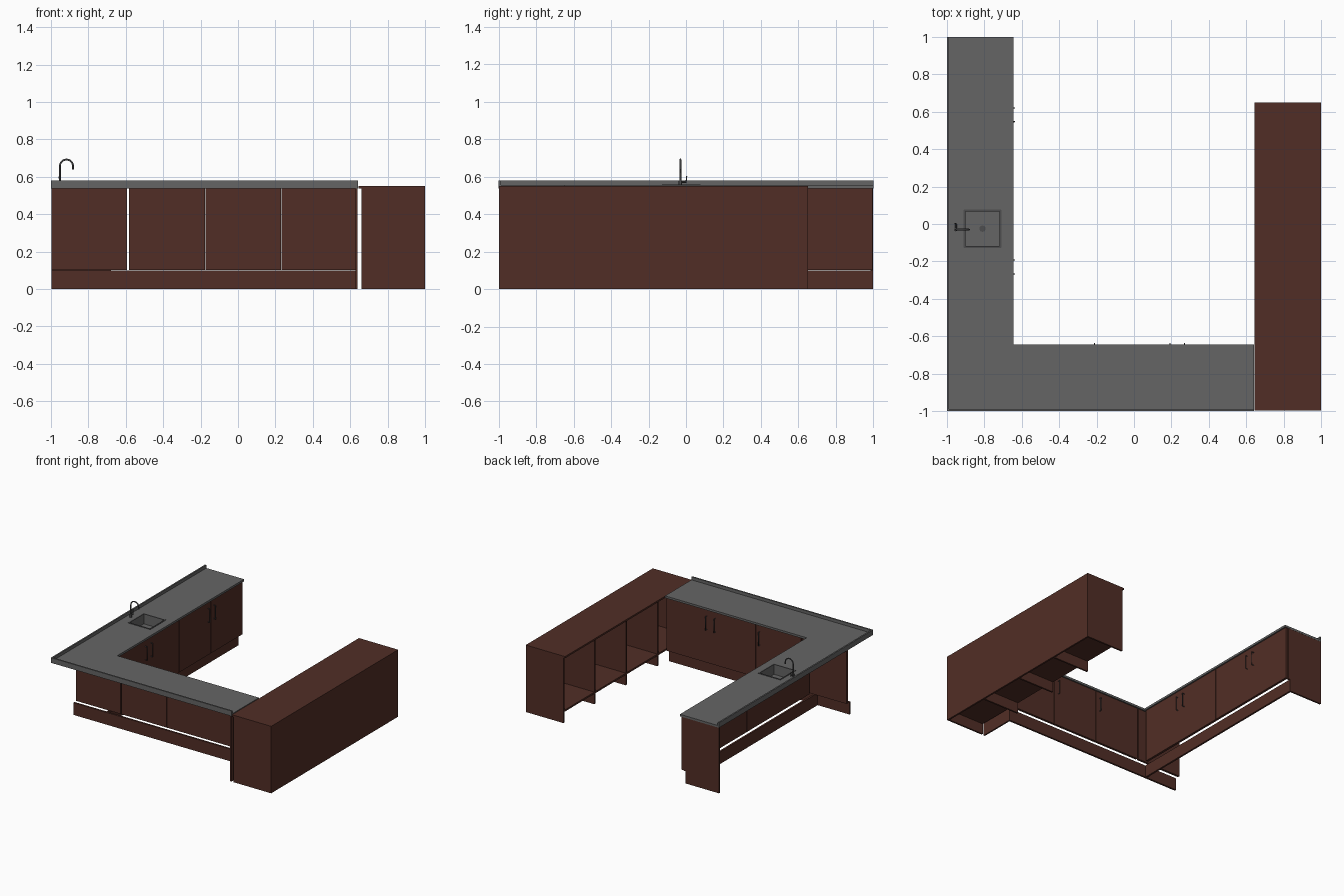
import bpy, bmesh, math
from mathutils import Vector

if "Cube" in bpy.data.objects:
    bpy.data.objects.remove(bpy.data.objects["Cube"])


def mat(name, rgb):
    m = bpy.data.materials.new(name)
    m.diffuse_color = (*rgb, 1)
    m.use_nodes = True
    m.node_tree.nodes["Principled BSDF"].inputs["Base Color"].default_value = m.diffuse_color
    return m


BROWN = mat("brown_wood", (0.083, 0.027, 0.019))
GREY = mat("grey_stone", (0.13, 0.13, 0.13))
STEEL = mat("dark_steel", (0.075, 0.075, 0.078))


def finish(name, bm, m):
    bmesh.ops.recalc_face_normals(bm, faces=bm.faces)
    me = bpy.data.meshes.new(name)
    bm.to_mesh(me)
    bm.free()
    me.materials.append(m)
    ob = bpy.data.objects.new(name, me)
    bpy.context.collection.objects.link(ob)
    return ob


def boxes(name, m, *spans):
    """One object made of boxes given as (x0, x1, y0, y1, z0, z1)."""
    bm = bmesh.new()
    for x0, x1, y0, y1, z0, z1 in spans:
        vs = bmesh.ops.create_cube(bm, size=1)["verts"]
        for v in vs:
            v.co = Vector((x1 if v.co.x > 0 else x0,
                           y1 if v.co.y > 0 else y0,
                           z1 if v.co.z > 0 else z0))
    return finish(name, bm, m)


def panel(name, pts, axis, start, thick, m):
    """Flat outline (u, z) extruded along x or y."""
    bm = bmesh.new()
    f = bm.faces.new([bm.verts.new((start, u, z) if axis == "x" else (u, start, z))
                      for u, z in pts])
    r = bmesh.ops.extrude_face_region(bm, geom=[f])
    d = Vector((thick, 0, 0)) if axis == "x" else Vector((0, thick, 0))
    for v in r["geom"]:
        if isinstance(v, bmesh.types.BMVert):
            v.co += d
    return finish(name, bm, m)


def tube(name, pts, radius, m):
    cu = bpy.data.curves.new(name, "CURVE")
    cu.dimensions = "3D"
    cu.bevel_depth = radius
    cu.bevel_resolution = 2
    cu.use_fill_caps = True
    s = cu.splines.new("POLY")
    s.points.add(len(pts) - 1)
    for p, c in zip(s.points, pts):
        p.co = (*c, 1)
    cu.materials.append(m)
    ob = bpy.data.objects.new(name, cu)
    bpy.context.collection.objects.link(ob)
    return ob


def disc(name, loc, r, h, m):
    bm = bmesh.new()
    bmesh.ops.create_cone(bm, cap_ends=True, segments=20, radius1=r, radius2=r, depth=h)
    bmesh.ops.translate(bm, verts=bm.verts, vec=loc)
    return finish(name, bm, m)


# L-shaped worktop, left open around the sink, with raised rear lip
SX0, SX1, SY0, SY1 = -0.91, -0.71, -0.125, 0.075
T0, T1, IN = 0.538, 0.555, -0.645
boxes("worktop", GREY,
      (-1, SX0, -1, 1, T0, T1), (SX1, IN, IN, 1, T0, T1),
      (SX0, SX1, SY1, 1, T0, T1), (SX0, SX1, IN, SY0, T0, T1),
      (SX0, 0.642, -1, IN, T0, T1))
boxes("worktop_lip", GREY, (-1, -0.988, -1, 1, T1, 0.58),
      (-0.988, 0.642, -1, -0.988, T1, 0.58))

# sink basin, rim and drain
B = 0.475
w = 0.006
boxes("sink_basin", GREY,
      (SX0, SX1, SY0, SY1, B - w, B),
      (SX0, SX0 + w, SY0, SY1, B, T1), (SX1 - w, SX1, SY0, SY1, B, T1),
      (SX0, SX1, SY0, SY0 + w, B, T1), (SX0, SX1, SY1 - w, SY1, B, T1))
r = 0.008
boxes("sink_rim", STEEL,
      (SX0 - 0.002, SX0 + r, SY0, SY1, T1, T1 + 0.003),
      (SX1 - r, SX1 + 0.002, SY0, SY1, T1, T1 + 0.003),
      (SX0, SX1, SY0 - 0.002, SY0 + r, T1, T1 + 0.003),
      (SX0, SX1, SY1 - r, SY1 + 0.002, T1, T1 + 0.003))
disc("sink_drain", (-0.81, -0.025, B + 0.002), 0.017, 0.004, STEEL)

# tap with arched spout and side lever
arch = [(-0.917 - 0.035 * math.cos(a), -0.03, 0.657 + 0.035 * math.sin(a))
        for a in [math.pi * i / 12 for i in range(13)]]
tube("tap_spout", [(-0.952, -0.03, T1)] + arch + [(-0.882, -0.03, 0.638)], 0.005, STEEL)
disc("tap_base", (-0.952, -0.03, 0.567), 0.009, 0.024, STEEL)
tube("tap_lever_arm", [(-0.952, -0.03, 0.572), (-0.952, 0.0, 0.572)], 0.005, STEEL)
tube("tap_lever", [(-0.952, 0.0, 0.568), (-0.957, 0.004, 0.602)], 0.003, STEEL)

# doors and bar handles, on the left run (facing +x) and front run (facing +y)
D0, D1, Z0, Z1, G = -0.675, -0.656, 0.102, T0, 0.0015


def handle(name, h, left):
    path = [(D1, 0.375), (D1 + 0.018, 0.375), (D1 + 0.018, 0.485), (D1, 0.485)]
    tube(name, [(d, h, z) if left else (h, d, z) for d, z in path], 0.003, STEEL)


for i, (a, b, h) in enumerate([(-0.64, -0.23, -0.267), (-0.23, 0.175, -0.193),
                               (0.175, 0.583, 0.547), (0.583, 0.997, 0.62)]):
    boxes(f"left_door_{i}", BROWN, (D0, D1, a + G, b - G, Z0, Z1))
    handle(f"left_handle_{i}", h, True)
for i, (a, b, h) in enumerate([(-0.585, -0.175, -0.212), (-0.175, 0.232, 0.193),
                               (0.232, 0.638, 0.27)]):
    boxes(f"front_door_{i}", BROWN, (a + G, b - G, D0, D1, Z0, Z1))
    handle(f"front_handle_{i}", h, False)
boxes("corner_panel", BROWN, (-0.998, -0.594, D0, D1, Z0, Z1))

# plinths, set back under the doors
boxes("left_plinth", BROWN, (-0.71, -0.695, -0.695, 0.985, 0, 0.1))
boxes("front_plinth", BROWN, (-0.998, 0.628, -0.71, -0.695, 0, 0.1))

# end panels with a toe notch
notched = [(-0.998, 0), (-0.695, 0), (-0.695, 0.1), (-0.679, 0.1), (-0.679, T0), (-0.998, T0)]
panel("left_end_panel", notched, "y", 0.985, 0.014, BROWN)
panel("front_end_panel", notched, "x", 0.628, 0.012, BROWN)

# right cabinet: top, outer back, uprights and low shelves, open to the inside
boxes("right_top", BROWN, (0.644, 1, -0.998, 0.65, 0.536, 0.55))
boxes("right_back", BROWN, (0.986, 1, -0.998, 0.65, 0, 0.536))
ys = [-0.998, -0.585, -0.175, 0.232, 0.636]
for i, y in enumerate(ys):
    boxes(f"right_upright_{i}", BROWN, (0.66, 0.986, y, y + 0.014, 0, 0.536))
for i in range(4):
    boxes(f"right_shelf_{i}", BROWN, (0.66, 0.986, ys[i] + 0.014, ys[i + 1], 0.086, 0.1))
